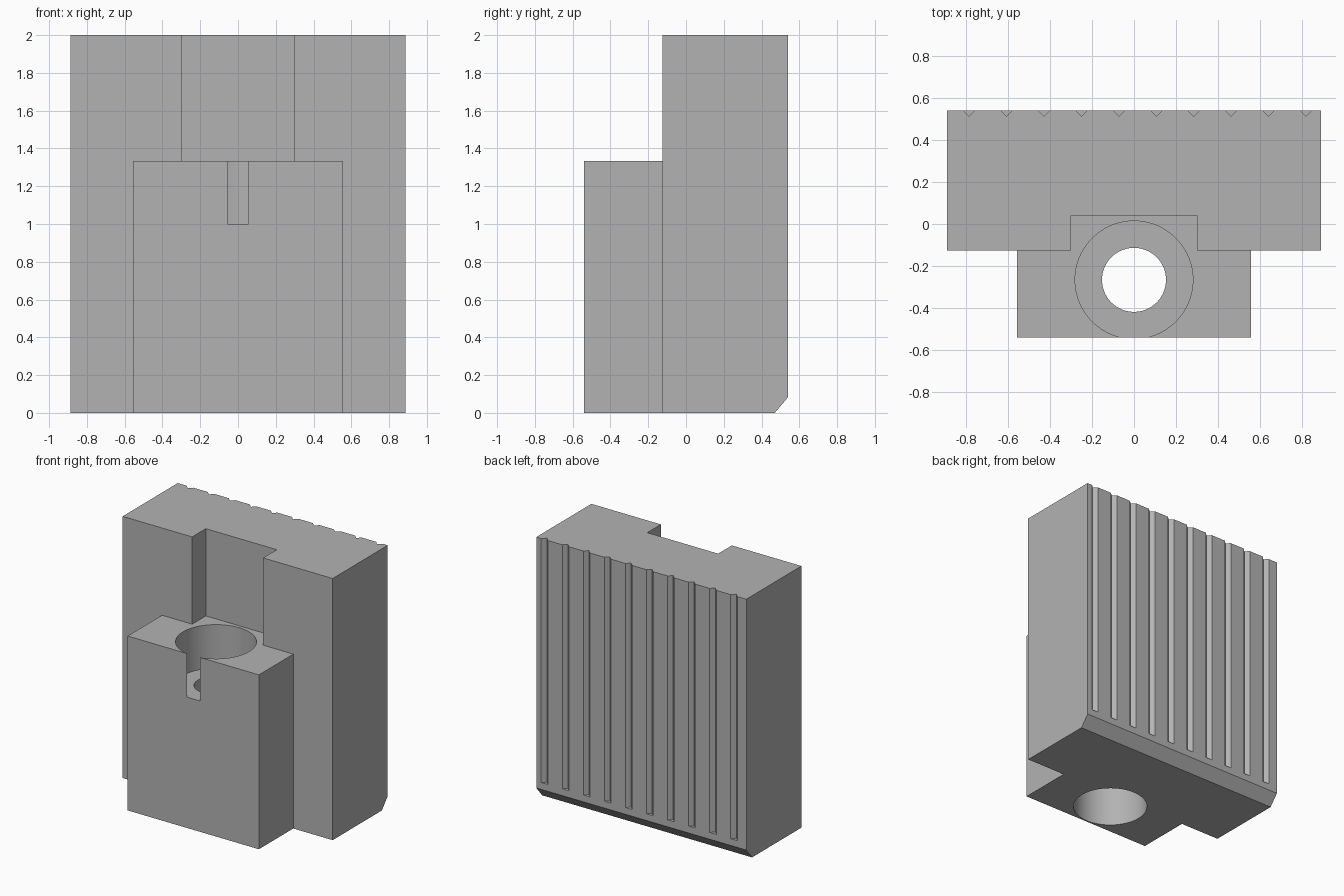
import bpy, bmesh, math
from mathutils import Vector

if "Cube" in bpy.data.objects:
    bpy.data.objects.remove(bpy.data.objects["Cube"], do_unlink=True)

grey = bpy.data.materials.new("plain grey")
grey.use_nodes = True
colour = (0.45, 0.45, 0.45, 1)
grey.diffuse_color = colour
grey.node_tree.nodes["Principled BSDF"].inputs["Base Color"].default_value = colour


def make_object(name, bm):
    bmesh.ops.recalc_face_normals(bm, faces=bm.faces)
    mesh = bpy.data.meshes.new(name)
    bm.to_mesh(mesh)
    bm.free()
    mesh.materials.append(grey)
    obj = bpy.data.objects.new(name, mesh)
    bpy.context.scene.collection.objects.link(obj)
    return obj


def add_prism(bm, points, offset):
    face = bm.faces.new([bm.verts.new(p) for p in points])
    result = bmesh.ops.extrude_face_region(bm, geom=[face], use_keep_orig=True)
    moved = [v for v in result["geom"] if isinstance(v, bmesh.types.BMVert)]
    bmesh.ops.translate(bm, verts=moved, vec=Vector(offset))


def box(name, x, y0, y1, z0, z1):
    bm = bmesh.new()
    add_prism(bm, [(-x, y0, z0), (x, y0, z0), (x, y1, z0), (-x, y1, z0)], (0, 0, z1 - z0))
    return make_object(name, bm)


def boolean(target, other, operation):
    mod = target.modifiers.new(other.name, "BOOLEAN")
    mod.operation, mod.solver, mod.object = operation, "EXACT", other
    bpy.context.view_layer.objects.active = target
    bpy.ops.object.modifier_apply(modifier=mod.name)
    bpy.data.objects.remove(other, do_unlink=True)


FRONT, STEP, BACK = -0.54, -0.125, 0.54
HALF, SHELF = 0.888, 1.333

# Tall back plate with a chamfered lower rear edge
bm = bmesh.new()
side = [(STEP, 0), (0.47, 0), (BACK, 0.083), (BACK, 2), (STEP, 2)]
add_prism(bm, [(-HALF, y, z) for y, z in side], (2 * HALF, 0, 0))
body = make_object("clamp_block", bm)

# Channel in the upper front of the plate
boolean(body, box("channel", 0.3, -0.4, 0.04, SHELF, 2.2), "DIFFERENCE")

# Lower front block
boolean(body, box("front_block", 0.555, FRONT, 0.2, 0, SHELF), "UNION")

# Stepped bore: wide screw-head seat, narrow hole, wide lower bore
bm = bmesh.new()
profile = [(0, 1.6), (0.28, 1.6), (0.28, 1), (0.152, 1), (0.152, 0.83),
           (0.264, 0.83), (0.264, -0.2), (0, -0.2)]
verts = [bm.verts.new((r, 0, z)) for r, z in profile]
edges = [bm.edges.new(pair) for pair in zip(verts, verts[1:])]
bmesh.ops.spin(bm, geom=verts + edges, cent=(0, 0, 0), axis=(0, 0, 1),
               angle=math.tau, steps=96)
bmesh.ops.remove_doubles(bm, verts=bm.verts, dist=0.0001)
bmesh.ops.translate(bm, verts=bm.verts, vec=(0, -0.2655, 0))
# Keep the screw-head seat clear of the channel's rear wall
boolean(body, make_object("stepped_bore", bm), "DIFFERENCE")

# Vertical V grooves down the back, stopping short of the chamfer
bm = bmesh.new()
for i in range(10):
    x = -0.784 + i * 0.178
    add_prism(bm, [(x, BACK - 0.028, 0.135), (x + 0.056, BACK + 0.028, 0.135),
                   (x - 0.056, BACK + 0.028, 0.135)], (0, 0, 2))
boolean(body, make_object("grip_grooves", bm), "DIFFERENCE")

# Smooth bore walls, crisp edges elsewhere
bpy.ops.object.select_all(action="DESELECT")
body.select_set(True)
bpy.context.view_layer.objects.active = body
bpy.ops.object.shade_smooth_by_angle(angle=math.radians(30))
